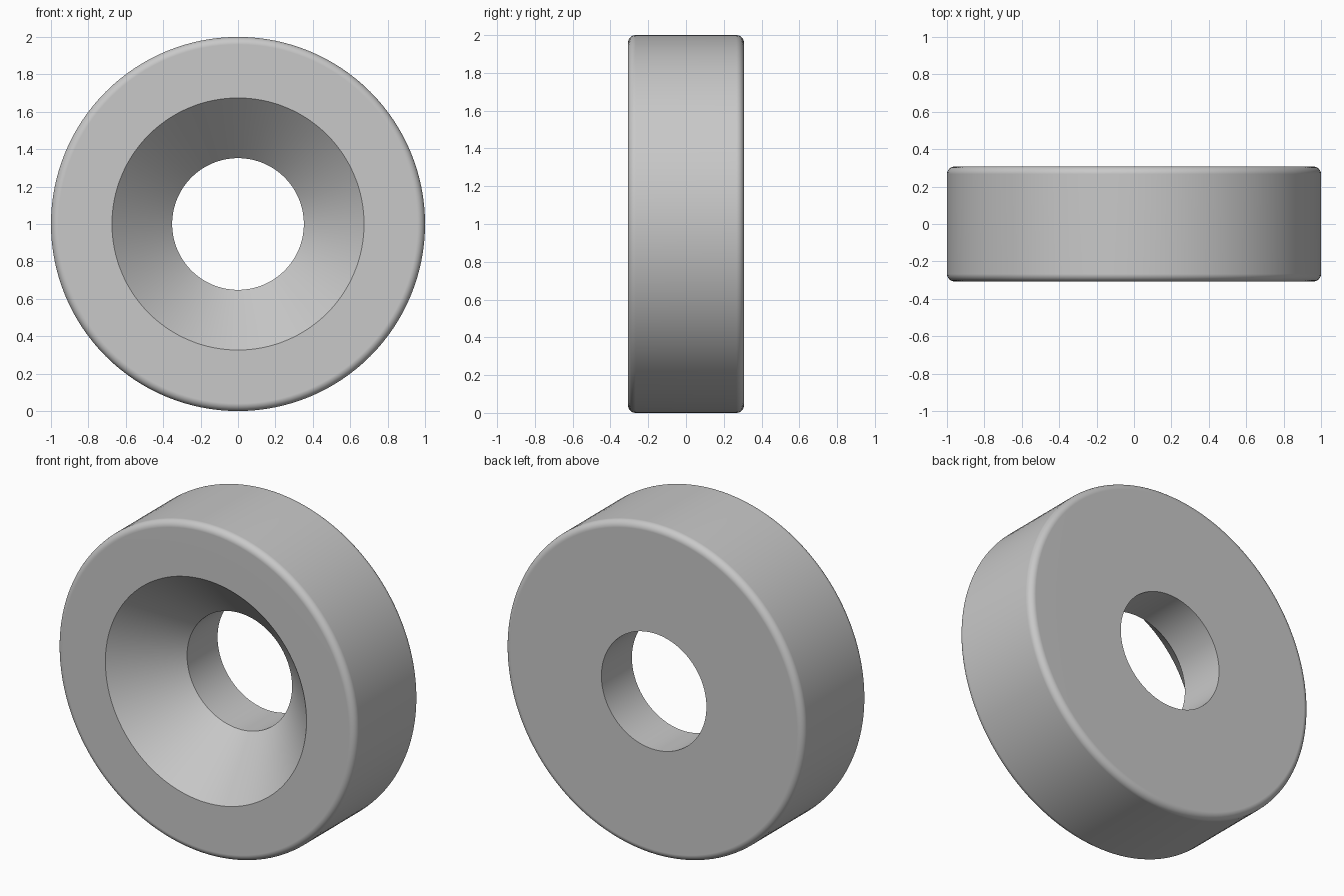
import bpy
import bmesh
from math import cos, sin, pi, radians

cube = bpy.data.objects.get("Cube")
if cube:
    bpy.data.objects.remove(cube, do_unlink=True)

RADIUS = 1.0        # outer radius
HALF = 0.307        # half the thickness
HOLE = 0.352        # through hole radius
SINK = 0.674        # countersink radius at the front face
FILLET = 0.04       # rounding of the outer rims
SEGMENTS = 128
STEPS = 6


def rim(side):
    """Quarter-round from the front face (side -1) or back face (side 1) to the wall."""
    return [(RADIUS - FILLET + FILLET * sin(a), side * (HALF - FILLET + FILLET * cos(a)))
            for a in (i / STEPS * pi / 2 for i in range(STEPS + 1))]


# Closed cross-section as (radius, y): 45 degree countersink, hole, rounded outside
sink_end = -HALF + SINK - HOLE
profile = [(HOLE, HALF), (HOLE, sink_end), (SINK, -HALF)]
profile += rim(-1) + rim(1)[::-1]

# Revolve the section around the y axis
bm = bmesh.new()
verts = [bm.verts.new((r, y, RADIUS)) for r, y in profile]
edges = [bm.edges.new((v, verts[i - 1])) for i, v in enumerate(verts)]
bmesh.ops.spin(bm, geom=verts + edges, cent=(0, 0, RADIUS), axis=(0, 1, 0),
               angle=2 * pi, steps=SEGMENTS, use_merge=True)
bmesh.ops.remove_doubles(bm, verts=bm.verts[:], dist=0.0001)
bmesh.ops.recalc_face_normals(bm, faces=bm.faces[:])
mesh = bpy.data.meshes.new("countersunk_washer")
bm.to_mesh(mesh)
bm.free()

washer = bpy.data.objects.new("countersunk_washer", mesh)
bpy.context.collection.objects.link(washer)

# Plain grey metal
color = (0.58, 0.58, 0.58, 1)
grey = bpy.data.materials.new("light_grey")
grey.use_nodes = True
grey.diffuse_color = color
grey.node_tree.nodes["Principled BSDF"].inputs["Base Color"].default_value = color
mesh.materials.append(grey)

# Smooth walls, sharp countersink and hole edges, flat faces kept flat
bpy.ops.object.select_all(action="DESELECT")
washer.select_set(True)
bpy.context.view_layer.objects.active = washer
bpy.ops.object.shade_smooth_by_angle(angle=radians(30))
weighted = washer.modifiers.new("weighted_normals", "WEIGHTED_NORMAL")
weighted.keep_sharp = True
